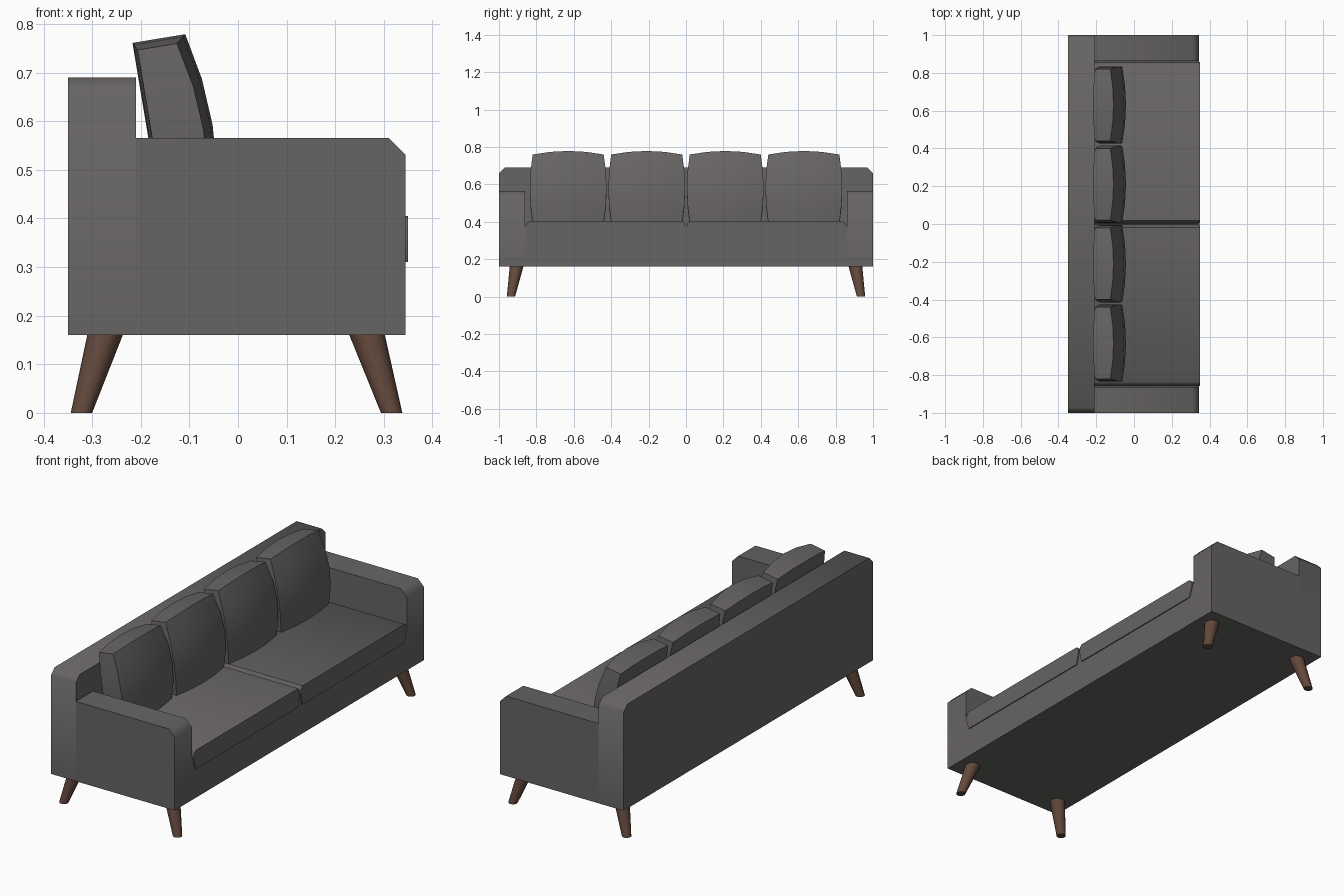
import bpy, bmesh, math
from mathutils import Vector

if "Cube" in bpy.data.objects:
    bpy.data.objects.remove(bpy.data.objects["Cube"])


def material(name, rgb):
    m = bpy.data.materials.new(name)
    m.diffuse_color = (*rgb, 1)
    m.use_nodes = True
    m.node_tree.nodes["Principled BSDF"].inputs["Base Color"].default_value = m.diffuse_color
    return m


FABRIC = material("grey fabric", (0.135, 0.128, 0.124))
WOOD = material("brown wood", (0.125, 0.066, 0.045))


def finish(bm, name, mat, angle):
    bmesh.ops.recalc_face_normals(bm, faces=bm.faces[:])
    mesh = bpy.data.meshes.new(name)
    bm.to_mesh(mesh)
    bm.free()
    mesh.materials.append(mat)
    obj = bpy.data.objects.new(name, mesh)
    bpy.context.collection.objects.link(obj)
    bpy.ops.object.select_all(action='DESELECT')
    obj.select_set(True)
    bpy.context.view_layer.objects.active = obj
    bpy.ops.object.shade_smooth_by_angle(angle=math.radians(angle))
    return obj


def prism(name, profile, axis, start, end):
    """Extrude a profile: (y, z) points along x, or (x, z) points along y."""
    bm = bmesh.new()
    place = (lambda p, d: (d, p[0], p[1])) if axis == 'x' else (lambda p, d: (p[0], d, p[1]))
    face = bm.faces.new([bm.verts.new(place(p, start)) for p in profile])
    new = bmesh.ops.extrude_face_region(bm, geom=[face])['geom']
    shift = Vector((end - start, 0, 0) if axis == 'x' else (0, end - start, 0))
    bmesh.ops.translate(bm, vec=shift, verts=[v for v in new if isinstance(v, bmesh.types.BMVert)])
    return finish(bm, name, FABRIC, 50)


def back_cushion(name, yc):
    """Plump pillow leaning on the backrest."""
    bm = bmesh.new()
    bmesh.ops.create_cube(bm, size=2)
    bmesh.ops.subdivide_edges(bm, edges=bm.edges[:], cuts=3, use_grid_fill=True)
    up, forward = Vector((-0.164, 0, 0.986)), Vector((0.986, 0, 0.164))
    for v in bm.verts:
        a, b, s = v.co
        front = 0.09 + 0.02 * (1 - b * b) + 0.025 * (1 - s * s)
        rear = 0.008 * b * b
        t = rear + (front - rear) * (a + 1) / 2
        w = -0.02 + (0.386 - 0.016 * b * b) * (s + 1) / 2
        y = yc + b * (0.19 + 0.015 * (1 - s * s))
        v.co = Vector((-0.157, y, 0.40)) + forward * t + up * w
    return finish(bm, name, FABRIC, 50)


def leg(name, top, bottom, r_top, r_bottom, sides=16):
    bm = bmesh.new()
    rings = []
    for (x, y, z), r in ((top, r_top), (bottom, r_bottom)):
        rings.append([bm.verts.new((x + r * math.cos(i * math.tau / sides),
                                    y + r * math.sin(i * math.tau / sides), z))
                      for i in range(sides)])
    for i in range(sides):
        j = (i + 1) % sides
        bm.faces.new((rings[0][i], rings[0][j], rings[1][j], rings[1][i]))
    for ring in rings:
        bm.faces.new(ring)
    return finish(bm, name, WOOD, 40)


# Backrest with clipped top ends
prism("backrest", [(-1, 0.16), (1, 0.16), (1, 0.66), (0.97, 0.69), (-0.97, 0.69), (-1, 0.66)],
      'x', -0.35, -0.21)

# Base under the seats
prism("base", [(-0.862, 0.16), (0.862, 0.16), (0.862, 0.375), (-0.862, 0.375)], 'x', -0.21, 0.345)

arm = [(-0.21, 0.16), (0.345, 0.16), (0.345, 0.53), (0.31, 0.565), (-0.21, 0.565)]
seat = [(0.018, 0.31), (0.836, 0.31), (0.858, 0.375), (0.848, 0.395), (0.836, 0.405),
        (0.018, 0.405), (0.01, 0.395), (0.003, 0.375)]

# Arms, seats, pillows and splayed legs on both sides
for side, label in ((1, "right"), (-1, "left")):
    prism(f"{label}_arm", arm, 'y', side * 0.862, side * 1.0)
    prism(f"{label}_seat_cushion", [(side * y, z) for y, z in seat], 'x', -0.21, 0.35)
    back_cushion(f"{label}_inner_back_cushion", side * 0.21)
    back_cushion(f"{label}_outer_back_cushion", side * 0.63)
    leg(f"{label}_rear_leg", (-0.272, side * 0.905, 0.165), (-0.322, side * 0.936, 0), 0.037, 0.022)
    leg(f"{label}_front_leg", (0.264, side * 0.905, 0.165), (0.316, side * 0.936, 0), 0.037, 0.022)
